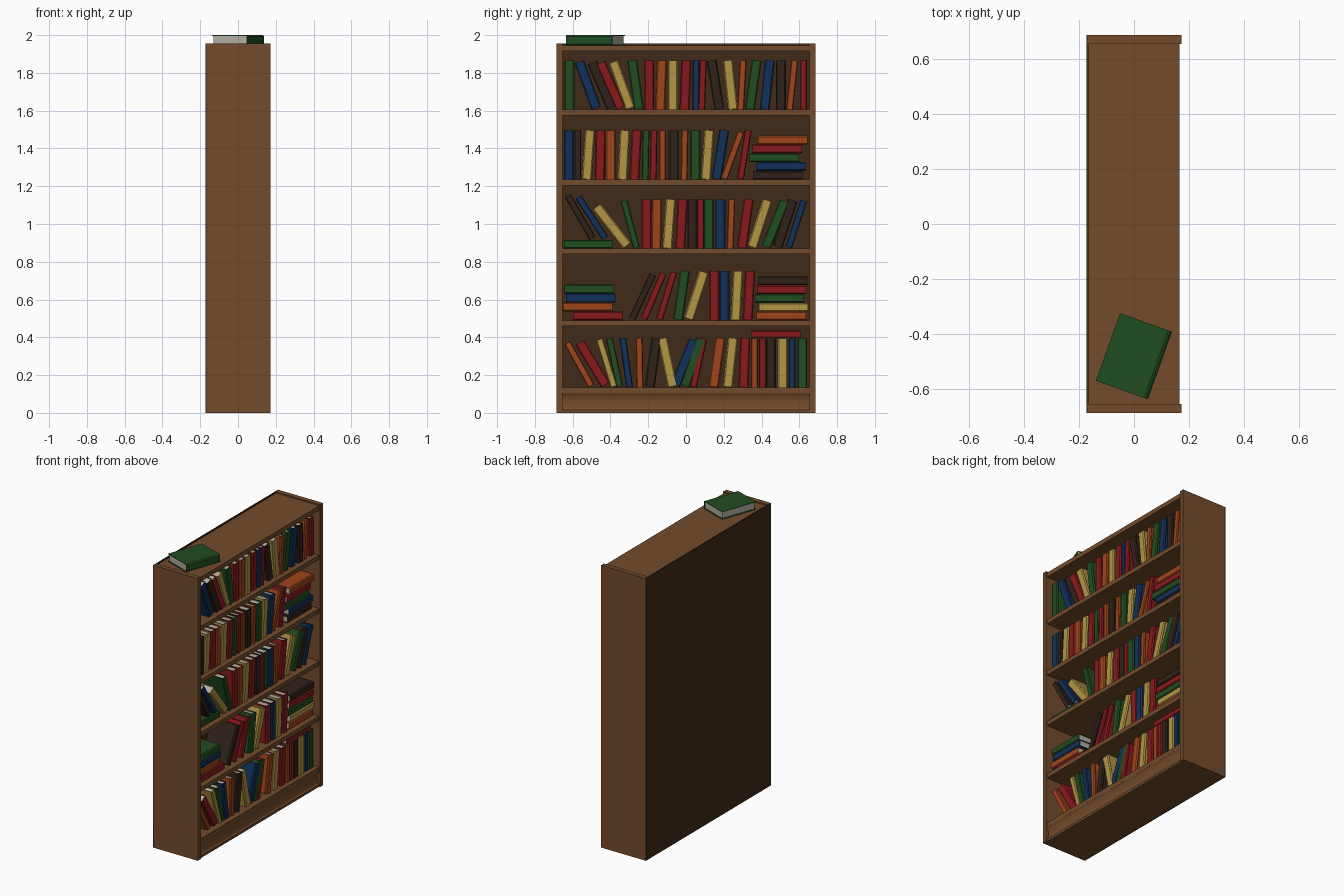
import bpy, bmesh
from math import radians, sin, cos, pi
from mathutils import Matrix

if "Cube" in bpy.data.objects:
    bpy.data.objects.remove(bpy.data.objects["Cube"])


def material(name, rgb):
    m = bpy.data.materials.new(name)
    m.diffuse_color = (*rgb, 1)
    m.use_nodes = True
    m.node_tree.nodes["Principled BSDF"].inputs["Base Color"].default_value = m.diffuse_color
    return m


WOOD = material("wood", (0.17, 0.07, 0.025))
BACK = material("dark_wood", (0.05, 0.024, 0.01))
PAGES = material("paper", (0.45, 0.42, 0.36))
COVERS = {
    "R": material("red", (0.25, 0.01, 0.012)),
    "G": material("green", (0.015, 0.075, 0.015)),
    "B": material("blue", (0.006, 0.03, 0.1)),
    "Y": material("tan", (0.45, 0.3, 0.06)),
    "O": material("orange", (0.35, 0.06, 0.01)),
    "K": material("black", (0.03, 0.016, 0.01)),
}


def finish(name, bm, mats):
    bmesh.ops.recalc_face_normals(bm, faces=bm.faces)
    me = bpy.data.meshes.new(name)
    bm.to_mesh(me)
    bm.free()
    for m in mats:
        me.materials.append(m)
    ob = bpy.data.objects.new(name, me)
    bpy.context.collection.objects.link(ob)
    return ob


def add_box(bm, lo, hi, mat=0):
    size = [b - a for a, b in zip(lo, hi)]
    mid = [(a + b) / 2 for a, b in zip(lo, hi)]
    vs = bmesh.ops.create_cube(bm, size=1, matrix=Matrix.Translation(mid) @ Matrix.Diagonal((*size, 1)))["verts"]
    for f in {f for v in vs for f in v.link_faces}:
        f.material_index = mat


def box(name, lo, hi, mat):
    bm = bmesh.new()
    add_box(bm, lo, hi)
    return finish(name, bm, [mat])


def add_prism(bm, pts, axis_vec, place):
    """Extrude a closed 2D outline along axis_vec; place maps 2D to 3D."""
    f = bm.faces.new([bm.verts.new(place(*p)) for p in pts])
    ext = bmesh.ops.extrude_face_region(bm, geom=[f])["geom"]
    bmesh.ops.translate(bm, vec=axis_vec, verts=[g for g in ext if isinstance(g, bmesh.types.BMVert)])


# Carcass
W, IN = 0.685, 0.653
for s, n in ((-1, "left"), (1, "right")):
    a, b = sorted((s * IN, s * W))
    box(n + "_side_panel", (-0.168, a, 0), (0.172, b, 1.955), WOOD)
box("back_panel", (-0.173, -W, 0), (-0.165, W, 1.955), BACK)
box("top_board", (-0.165, -IN, 1.915), (0.165, IN, 1.946), WOOD)
for i, z in enumerate((0.135, 0.49, 0.87, 1.235, 1.605)):
    box(f"shelf_{i + 1}", (-0.165, -IN, z - 0.03), (0.165, IN, z), WOOD)

# Coved plinth under the lowest shelf
bm = bmesh.new()
add_prism(bm, [(-0.165, 0), (0.165, 0), (0.165, 0.015), (0.157, 0.025), (0.152, 0.045), (0.152, 0.07),
               (0.157, 0.09), (0.165, 0.106), (-0.165, 0.106)],
          (0, 2 * IN, 0), lambda x, z: (x, -IN, z))
finish("plinth", bm, [WOOD])

H, D = 0.26, 0.2          # book height and depth
FRONT = 0.132             # spine line on the shelves


def book(name, colour, t, matrix):
    """Hardback centred at the origin, spine toward +x, thickness along y."""
    bm = bmesh.new()
    h, r, c = t / 2, D / 2, 0.004
    outer = [(-r, h), (r - 0.018, h), (r - 0.013, h - 0.002), (r - 0.007, h), (r, h * 0.75)]
    inner = [(r - 0.006, h - c), (-r, h - c)]
    pts = (outer + [(x, -y) for x, y in outer[::-1]]
           + [(x, -y) for x, y in inner[::-1]] + inner)
    add_prism(bm, pts, (0, 0, H), lambda x, y: (x, y, -H / 2))
    add_box(bm, (-r + 0.006, -h + c, -H / 2 + 0.006), (r - 0.006, h - c, H / 2 - 0.006), 1)
    ob = finish(name, bm, [COVERS[colour], PAGES])
    ob.matrix_world = matrix
    return ob


def standing(z, colours, ys, leans):
    """Upright books: lower case = thin; ys in hundredths, leans in degrees."""
    for k, y, a in zip(colours, ys, leans):
        t = 0.036 if k.islower() else 0.053
        a = radians(a)
        zc = z + (H * cos(a) + t * abs(sin(a))) / 2
        book("standing_book", k.upper(), t,
             Matrix.Translation((FRONT - D / 2, y / 100, zc)) @ Matrix.Rotation(-a, 4, "X"))


def stack(z, colours, ys, t):
    """Flat books piled from the bottom up."""
    for i, (k, y) in enumerate(zip(colours, ys)):
        book("lying_book", k, t,
             Matrix.Translation((FRONT - D / 2, y / 100, z + t * (i + 0.5))) @ Matrix.Rotation(pi / 2, 4, "X"))


# Top shelf
standing(1.605, "GBKRYGROYRbrKYoGBKoo"[:-1] + "r",
         [-61.7, -52, -44.6, -39.9, -34, -26.7, -19.5, -13.2, -6.9, -0.3, 5.3, 8.7,
          15.6, 23.5, 29.6, 35.6, 43, 50.2, 56.2, 62.3],
         [0, -20, -23, -24, -20, -8, 0, 2, 0, 2, 0, 2, -9, -6, 3, 8, 6, 0, 6, 0])
# Second shelf
standing(1.235, "BkYROYRgroKoGYBor",
         [-62, -57.3, -51.7, -45.4, -39.9, -33, -26.7, -21.4, -17.2, -12.4, -6.6, -0.8,
          5, 11.4, 18.2, 24.6, 30.9],
         [0, 0, 4, 1, 0, 3, 3, 1, 1, 0, 0, 1, 0, 4, 9, 20, 9])
stack(1.235, "KBGRO", [48.6, 50.2, 46.5, 48.3, 51.2], 0.0465)
# Middle shelf
stack(0.87, "G", [-51.7], 0.045)
standing(0.915, "kk"[:1] + "b", [-56, -49.9], [-30, -33])
standing(0.87, "YgROYRKrGBoRYGKb",
         [-39.3, -29.6, -20.9, -15.6, -9, -2.4, 3.4, 7.7, 12.1, 18.2, 23.8, 31.4,
          39.1, 47.3, 52.5, 58.3],
         [-38, -15, 0, 1, 4, 3, 0, 0, 0, 0, 2, 8, 18, 22, 18, 18])
# Fourth shelf
stack(0.49, "ROBG", [-46.7, -52, -50.4, -51.2], 0.0475)
standing(0.49, "krrGYRBYR",
         [-23, -17.2, -10.3, -2.4, 5.5, 15, 20.3, 26.9, 33.3],
         [25, 23, 17, 8, 18, 0, 0, 3, 3])
stack(0.49, "OYGRK", [50.4, 51.7, 49.6, 50.7, 51.2], 0.0465)
# Lowest shelf
standing(0.135, "oRygboKYBGrOYRorKYbG",
         [-56.5, -49.4, -42, -37.8, -31.7, -24.6, -17.4, -9.8, -0.8, 3.7, 6.6, 16.4,
          23.5, 30.9, 36.2, 40.4, 44.9, 51.2, 56.2, 61.5],
         [-29, -31, -17, -12, -8, -1, 8, -12, 22, 19, 12, 8, 6, 2, 0, 0, 0, 0, 0, 0])
stack(0.398, "R", [47.5], 0.038)

# Book left on top of the case
book("top_book", "G", 0.054,
     Matrix.Translation((0, -0.48, 1.973)) @ Matrix.Rotation(radians(-19.7), 4, "Z")
     @ Matrix.Rotation(pi / 2, 4, "X"))
